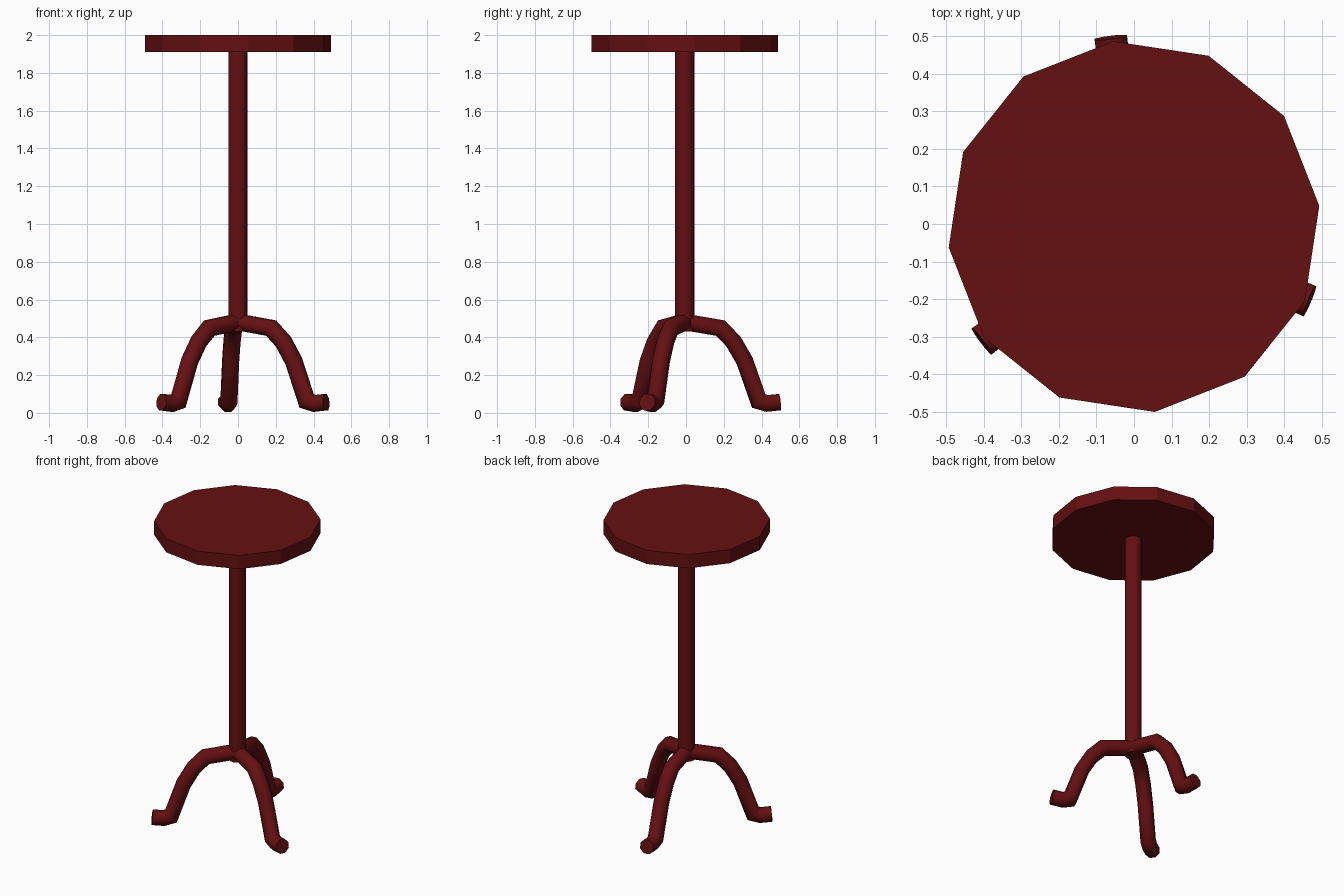
import bpy, bmesh
from math import sin, cos, pi, radians
from mathutils import Vector

if "Cube" in bpy.data.objects:
    bpy.data.objects.remove(bpy.data.objects["Cube"])

CY = -0.007  # axis of the table in y


def material(name, rgb):
    m = bpy.data.materials.new(name)
    m.diffuse_color = (*rgb, 1)
    m.use_nodes = True
    m.node_tree.nodes["Principled BSDF"].inputs["Base Color"].default_value = m.diffuse_color
    return m


wood = material("dark_red_wood", (0.13, 0.005, 0.006))


def cylinder(name, sides, r, z0, z1, turn):
    bpy.ops.mesh.primitive_cylinder_add(vertices=sides, radius=r, depth=z1 - z0,
                                        location=(0, CY, (z0 + z1) / 2),
                                        rotation=(0, 0, turn))
    ob = bpy.context.object
    ob.name = name
    ob.data.materials.append(wood)
    return ob


def smooth(ob, angle):
    bpy.ops.object.select_all(action='DESELECT')
    ob.select_set(True)
    bpy.context.view_layer.objects.active = ob
    bpy.ops.object.shade_smooth_by_angle(angle=radians(angle))


def leg(name, path, radius, sides, turn):
    """Mitred tube along a path of (distance from axis, height)."""
    bm = bmesh.new()
    pts = [Vector(p) for p in path]
    rings = []
    for i, p in enumerate(pts):
        a = (p - pts[i - 1]).normalized() if i else None
        b = (pts[i + 1] - p).normalized() if i < len(pts) - 1 else None
        t = ((a or b) + (b or a)).normalized()
        stretch = 1 / t.dot(a or b)
        n = Vector((-t.y, t.x)) * stretch
        ring = []
        for k in range(sides):
            ang = 2 * pi * (k + 0.5) / sides
            q = p + n * radius * cos(ang)
            s = radius * sin(ang)
            ring.append(bm.verts.new((q.x * cos(turn) - s * sin(turn),
                                      q.x * sin(turn) + s * cos(turn) + CY, q.y)))
        rings.append(ring)
    for r0, r1 in zip(rings, rings[1:]):
        for k in range(sides):
            j = (k + 1) % sides
            bm.faces.new((r0[k], r0[j], r1[j], r1[k]))
    bm.faces.new(rings[0])
    bm.faces.new(rings[-1])
    bmesh.ops.recalc_face_normals(bm, faces=bm.faces)
    me = bpy.data.meshes.new(name)
    bm.to_mesh(me)
    bm.free()
    ob = bpy.data.objects.new(name, me)
    bpy.context.collection.objects.link(ob)
    me.materials.append(wood)
    smooth(ob, 50)


# Twelve-sided top, vertex at +x turned to match; primitive starts on +y
cylinder("table_top", 12, 0.496, 1.91, 2.0, radians(6.4))

# Central column
smooth(cylinder("column", 12, 0.051, 0.43, 1.92, radians(6.4)), 40)

# Three curved legs
leg_path = [(0, 0.481), (0.19, 0.449), (0.26, 0.378), (0.32, 0.275),
            (0.395, 0.063), (0.44, 0.05), (0.507, 0.057)]
for i in range(3):
    leg(f"leg_{i + 1}", leg_path, 0.047, 8, radians(97 + 120 * i))
